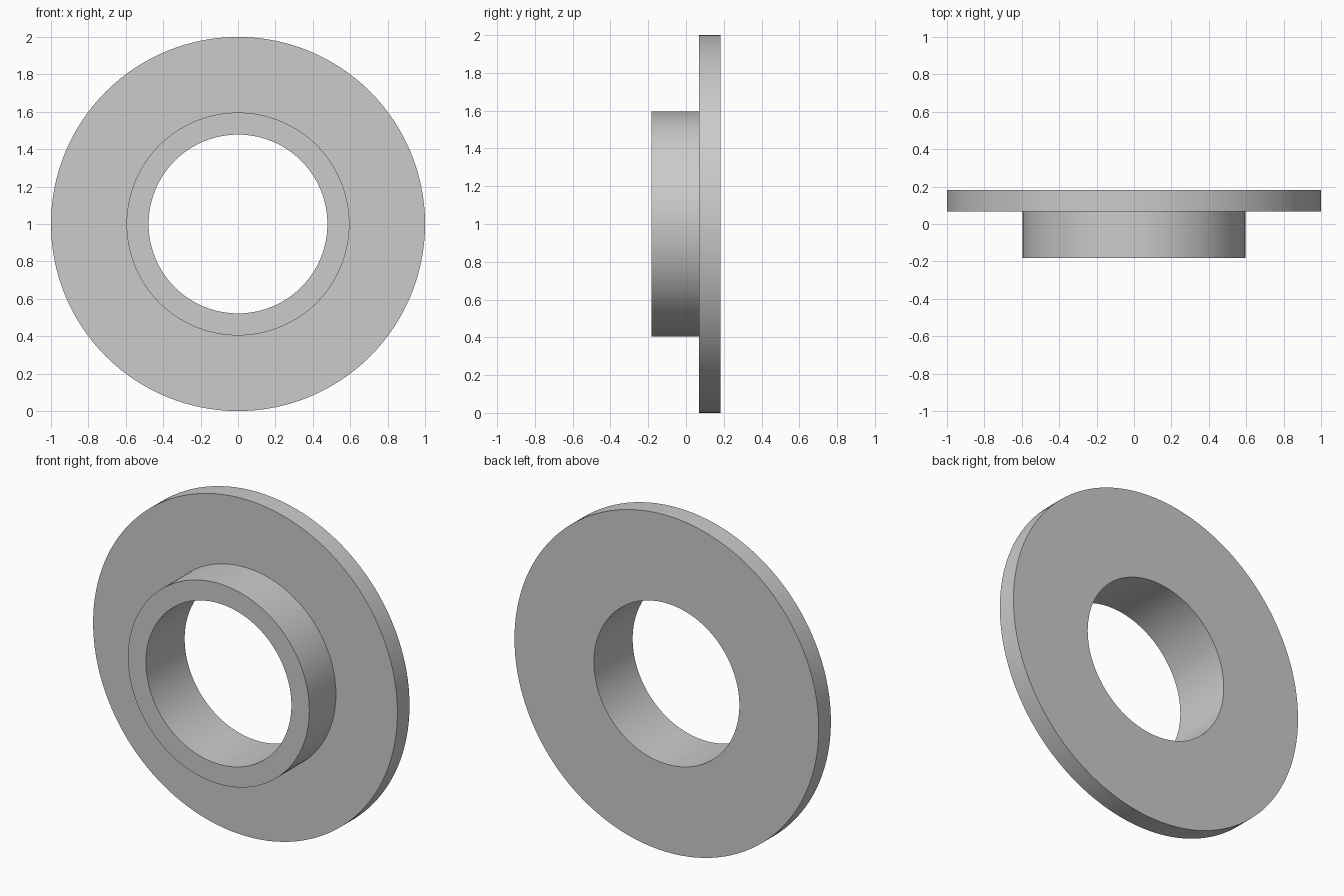
import bpy
import bmesh
from math import tau, radians
from mathutils import Vector, Matrix

cube = bpy.data.objects.get("Cube")
if cube:
    bpy.data.objects.remove(cube, do_unlink=True)

# Main dimensions
RIM, COLLAR, BORE = 1.0, 0.596, 0.478
FRONT, STEP, BACK = -0.182, 0.068, 0.182
SEGMENTS = 128

# Plain grey metal
grey = bpy.data.materials.new("grey_metal")
colour = (0.6, 0.6, 0.6, 1.0)
grey.diffuse_color = colour
grey.use_nodes = True
grey.node_tree.nodes["Principled BSDF"].inputs["Base Color"].default_value = colour

# Closed half-section (radius, depth) of the collar, flange and bore
section = [(BORE, FRONT), (COLLAR, FRONT), (COLLAR, STEP),
           (RIM, STEP), (RIM, BACK), (BORE, BACK)]

# Turn the section around the front-to-back axis
bm = bmesh.new()
verts = [bm.verts.new((r, y, 0)) for r, y in section]
edges = [bm.edges.new((v, verts[i - 1])) for i, v in enumerate(verts)]
bmesh.ops.spin(bm, geom=verts + edges, cent=Vector(), axis=Vector((0, 1, 0)),
               angle=tau, steps=SEGMENTS, use_merge=True)
bmesh.ops.remove_doubles(bm, verts=bm.verts, dist=0.0001)
bmesh.ops.recalc_face_normals(bm, faces=bm.faces)
bm.transform(Matrix.Translation((0, 0, RIM)))

mesh = bpy.data.meshes.new("flanged_collar")
bm.to_mesh(mesh)
bm.free()
mesh.materials.append(grey)

# Flanged collar, smooth around and sharp at the rims
collar = bpy.data.objects.new("flanged_collar", mesh)
bpy.context.collection.objects.link(collar)
bpy.ops.object.select_all(action="DESELECT")
collar.select_set(True)
bpy.context.view_layer.objects.active = collar
bpy.ops.object.shade_smooth_by_angle(angle=radians(30))
